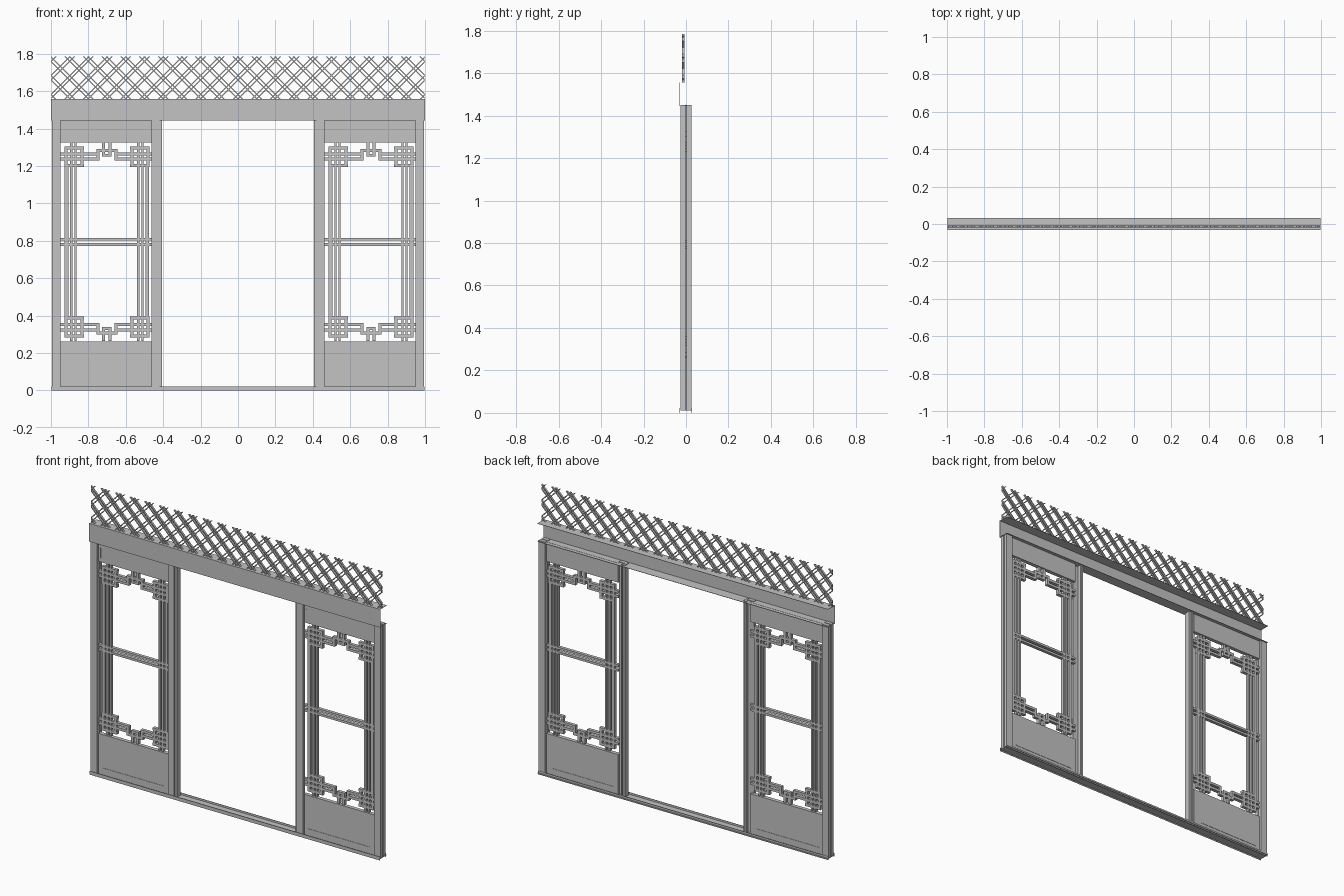
import bpy, bmesh
from mathutils import Vector

cube = bpy.data.objects.get("Cube")
if cube:
    bpy.data.objects.remove(cube, do_unlink=True)

GREY = (0.55, 0.55, 0.55, 1)
mat = bpy.data.materials.new("light_grey")
mat.use_nodes = True
mat.diffuse_color = GREY
mat.node_tree.nodes["Principled BSDF"].inputs["Base Color"].default_value = GREY


def add_box(bm, x, y, z):
    """Box spanning the three (low, high) ranges."""
    verts = bmesh.ops.create_cube(bm, size=1)["verts"]
    for v in verts:
        for i, (lo, hi) in enumerate((x, y, z)):
            v.co[i] = hi if v.co[i] > 0 else lo
    return verts


def finish(name, bm):
    bmesh.ops.recalc_face_normals(bm, faces=bm.faces)
    mesh = bpy.data.meshes.new(name)
    bm.to_mesh(mesh)
    bm.free()
    mesh.materials.append(mat)
    obj = bpy.data.objects.new(name, mesh)
    bpy.context.scene.collection.objects.link(obj)
    return obj


def boxes(name, *spans):
    bm = bmesh.new()
    for span in spans:
        add_box(bm, *span)
    return finish(name, bm)


T = 0.002                 # sheet thickness
FRONT, BACK = -0.033, 0.033
DEPTH = (FRONT, BACK)
WIDE = (-0.997, 0.997)
RAIL_LOW, RAIL_HIGH = 1.444, 1.557

# Head rail: channel open to the back
boxes("head_rail",
      ((-1, 1), (FRONT, FRONT + T), (RAIL_LOW, RAIL_HIGH)),
      (WIDE, DEPTH, (RAIL_HIGH - T, RAIL_HIGH)),
      (WIDE, DEPTH, (RAIL_LOW, RAIL_LOW + T)))

# Sill: shallow track with lips
boxes("sill",
      (WIDE, (FRONT, FRONT + T), (0, 0.022)),
      (WIDE, DEPTH, (0.008, 0.008 + T)),
      (WIDE, (0.026, 0.026 + T), (0, 0.022)))

# Posts: paired front and back strips, on both sides of the opening
POST_Z = (0.011, 1.45)
LAYERS = {"front": (-0.025, -0.003), "back": (0.003, 0.025)}
for side, s in (("left", 1), ("right", -1)):
    for layer, y in LAYERS.items():
        inner_edge = 0.463 if layer == "front" else 0.429
        for part, a, b in (("outer", 0.949, 0.994), ("inner", 0.42, inner_edge)):
            boxes(f"{side}_{part}_post_{layer}", (sorted((s * a, s * b)), y, POST_Z))
    # Thin jamb lining at the edge of the opening
    boxes(f"{side}_jamb", (sorted((s * 0.406, s * 0.42)), (-0.018, 0.018), POST_Z))

# Fretwork bars for one quarter: (x from, x to, z from, z to),
# in hundredths of a unit measured from the panel centre
QUARTER = [
    # tall side bars
    (20.6, 22.6, 0, 40.5), (18.4, 19.6, 0, 53), (16.2, 17.4, 0, 53),
    # corner grid
    (12.3, 22.7, 49.4, 51), (5.6, 25.4, 46.3, 47.9), (4, 25.4, 43.5, 45),
    (12.3, 22.7, 40, 41.6), (21.1, 22.7, 40, 51), (12.5, 14.1, 40, 51),
    # middle crest
    (4, 5.6, 43.5, 49.6), (0, 5.6, 48, 49.6), (0.9, 2.5, 46, 53),
    (0, 2.5, 45.6, 47),
    # middle rail
    (0, 25.4, 0.7, 2.1),
]
MID_Z = 0.794


def fretwork(name, cx):
    bm = bmesh.new()
    for x0, x1, z0, z1 in QUARTER:
        for sx in (1, -1):
            if x0 == 0 and sx < 0:
                continue
            xs = (cx - x1 / 100, cx + x1 / 100) if x0 == 0 else \
                sorted((cx + sx * x0 / 100, cx + sx * x1 / 100))
            for sz in (1, -1):
                # bars that start on the middle line run through it
                if z0 == 0 and sz < 0:
                    continue
                zs = (MID_Z - z1 / 100, MID_Z + z1 / 100) if z0 == 0 else \
                    sorted((MID_Z + sz * z0 / 100, MID_Z + sz * z1 / 100))
                add_box(bm, xs, (-0.01, 0.01), zs)
    return finish(name, bm)


# Door panels: solid top and bottom boards with fretwork between
for side, cx in (("right", -0.701), ("left", 0.711)):
    span = (cx - 0.254, cx + 0.252)
    body = (-0.012, 0.012)
    boxes(f"{side}_top_board", (span, body, (1.326, 1.447)))
    boxes(f"{side}_bottom_board", (span, body, (0.011, 0.26)))
    fretwork(f"{side}_fretwork", cx)
    # Raised trim strips and latch plate
    boxes(f"{side}_latch_plate",
          ((cx - 0.238, cx - 0.232), (-0.015, -0.012), (1.35, 1.412)))
    boxes(f"{side}_bottom_trim",
          ((cx - 0.22, cx + 0.2), (-0.014, 0.014), (0.05, 0.054)))

# Diagonal lattice above the head rail, in pairs of thin slats
LOW, HIGH, PITCH, HALF, GAP = RAIL_HIGH, 1.785, 0.1, 0.004, 0.012
bm = bmesh.new()
for k in range(-13, 14):
    for lean in (1, -1):
        for offset in (-GAP, GAP):
            x = k * PITCH + offset
            for v in add_box(bm, (x - HALF, x + HALF), (-0.019, -0.007), (LOW, HIGH)):
                v.co.x += lean * (v.co.z - (LOW + HIGH) / 2)
# Trim the lattice ends flush with the rail
for s in (1, -1):
    bmesh.ops.bisect_plane(bm, geom=bm.verts[:] + bm.edges[:] + bm.faces[:],
                           plane_co=Vector((s * 0.996, 0, 0)),
                           plane_no=Vector((s, 0, 0)), clear_outer=True)
    bmesh.ops.holes_fill(bm, edges=[e for e in bm.edges if e.is_boundary], sides=0)
finish("top_lattice", bm)
